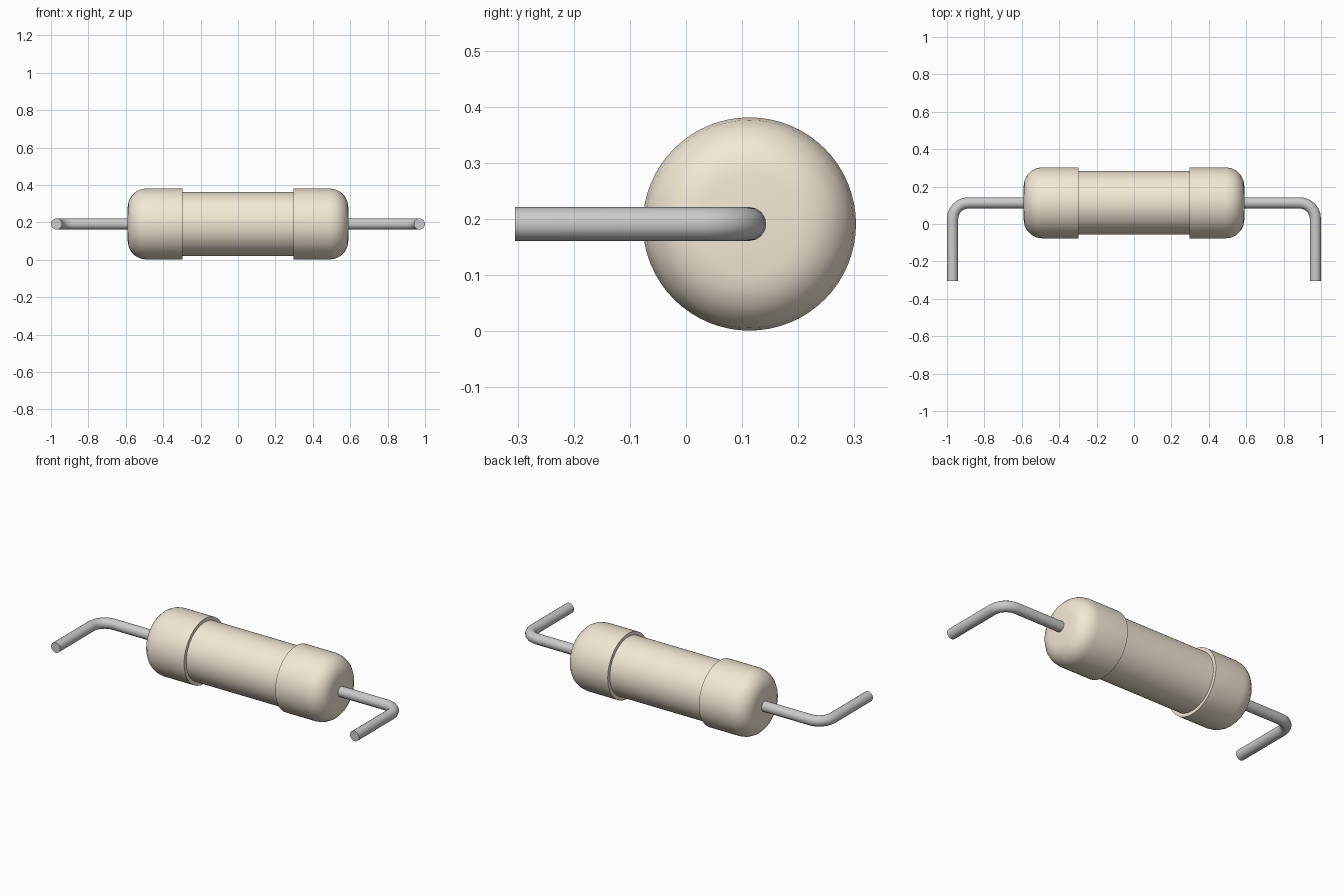
import bpy, bmesh, math
from mathutils import Matrix, Vector

if "Cube" in bpy.data.objects:
    bpy.data.objects.remove(bpy.data.objects["Cube"])

AXIS_Y, AXIS_Z = 0.113, 0.191   # centre line of the body
CAP_R, MID_R = 0.19, 0.17
HALF_LEN, STEP_X, ROUND = 0.59, 0.296, 0.10
WIRE_R, LEAD_X, TIP_Y, BEND = 0.03, 0.97, -0.305, 0.085


def smooth(obj):
    bpy.ops.object.select_all(action='DESELECT')
    obj.select_set(True)
    bpy.context.view_layer.objects.active = obj
    bpy.ops.object.shade_smooth_by_angle(angle=math.radians(30))


def lathe_x(name, profile, segments):
    """Revolve (x, radius) points around the x axis."""
    bm = bmesh.new()
    verts = [bm.verts.new((x, 0, r)) for x, r in profile]
    edges = [bm.edges.new(pair) for pair in zip(verts, verts[1:])]
    bmesh.ops.spin(bm, geom=verts + edges, cent=(0, 0, 0), axis=(1, 0, 0),
                   angle=math.tau, steps=segments)
    bmesh.ops.remove_doubles(bm, verts=bm.verts, dist=1e-5)
    bmesh.ops.recalc_face_normals(bm, faces=bm.faces)
    mesh = bpy.data.meshes.new(name)
    bm.to_mesh(mesh)
    bm.free()
    obj = bpy.data.objects.new(name, mesh)
    bpy.context.collection.objects.link(obj)
    return obj


# Ceramic body: narrow middle between two rounded end caps
half = [(STEP_X, MID_R), (STEP_X, CAP_R)]
for i in range(6):
    a = math.radians(18 * i)
    half.append((HALF_LEN - ROUND + ROUND * math.sin(a),
                 CAP_R - ROUND + ROUND * math.cos(a)))
half.append((HALF_LEN, 0))
profile = [(-x, r) for x, r in reversed(half)] + half
body = lathe_x("resistor_body", profile, 64)
body.data.transform(Matrix.Translation((0, AXIS_Y, AXIS_Z)))
tan = bpy.data.materials.new("tan_ceramic")
tan.diffuse_color = (0.90, 0.81, 0.67, 1)
tan.use_nodes = True
tan.node_tree.nodes["Principled BSDF"].inputs["Base Color"].default_value = tan.diffuse_color
body.data.materials.append(tan)
smooth(body)

# Wire leads: straight out of the caps, then bent forward
path = [(HALF_LEN - 0.03, AXIS_Y)]
for i in range(7):
    a = math.radians(90 - 15 * i)
    path.append((LEAD_X - BEND + BEND * math.cos(a),
                 AXIS_Y - BEND + BEND * math.sin(a)))
path.append((LEAD_X, TIP_Y))

for side, name in ((-1, "left_lead"), (1, "right_lead")):
    curve = bpy.data.curves.new(name, 'CURVE')
    curve.dimensions = '3D'
    curve.bevel_depth = WIRE_R
    curve.bevel_resolution = 6
    curve.use_fill_caps = True
    spline = curve.splines.new('POLY')
    spline.points.add(len(path) - 1)
    for point, (x, y) in zip(spline.points, path):
        point.co = (side * x, y, AXIS_Z, 1)
    lead = bpy.data.objects.new(name, curve)
    bpy.context.collection.objects.link(lead)
    bpy.ops.object.select_all(action='DESELECT')
    lead.select_set(True)
    bpy.context.view_layer.objects.active = lead
    bpy.ops.object.convert(target='MESH')
    smooth(bpy.context.object)
